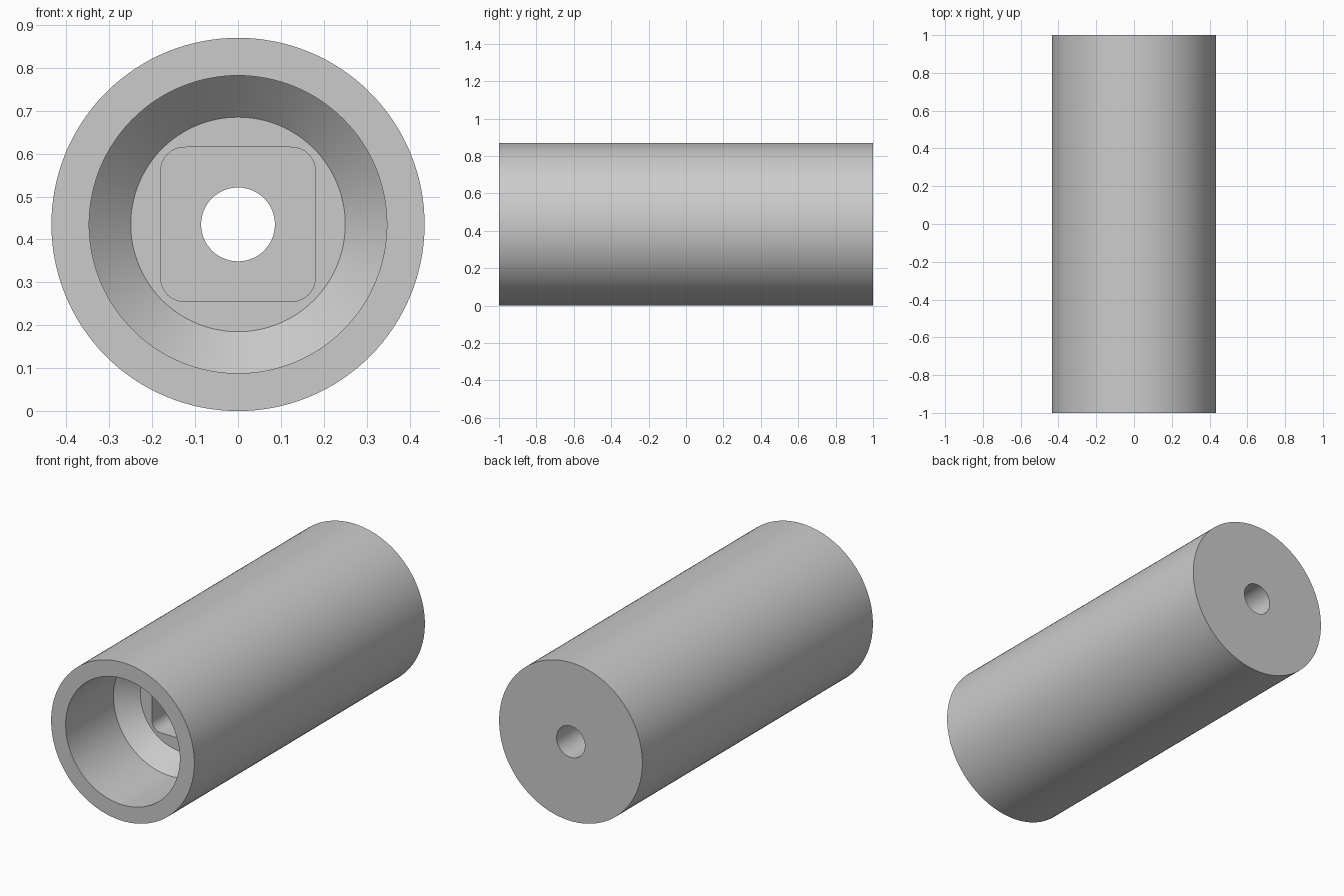
import bpy, bmesh, math

if "Cube" in bpy.data.objects:
    bpy.data.objects.remove(bpy.data.objects["Cube"], do_unlink=True)

SEGMENTS = 128
RADIUS = 0.435
HALF = 1.0


def circle(radius):
    return lambda angle: radius


def rounded_square(half, corner):
    """Distance from centre to a rounded square's edge at a given angle."""
    def reach(angle):
        a = abs((angle + math.pi / 4) % (math.pi / 2) - math.pi / 4)
        inner = half - corner
        if half * math.tan(a) <= inner:
            return half / math.cos(a)
        mid = inner * (math.cos(a) + math.sin(a))
        return mid + math.sqrt(mid * mid - 2 * inner * inner + corner * corner)
    return reach


# Closed section: outer wall, front bore, taper, square socket, through hole
outer, bore, taper = circle(RADIUS), circle(0.347), circle(0.25)
socket, hole = rounded_square(0.18, 0.055), circle(0.086)
section = [
    (-HALF, outer), (-HALF, bore), (-0.585, bore), (-0.49, taper),
    (-0.49, socket), (0.2, socket), (0.2, hole), (HALF, hole), (HALF, outer),
]

# Sweep the section around the long axis
bm = bmesh.new()
rings = []
for y, reach in section:
    ring = []
    for i in range(SEGMENTS):
        a = 2 * math.pi * i / SEGMENTS
        r = reach(a)
        ring.append(bm.verts.new((r * math.cos(a), y, RADIUS + r * math.sin(a))))
    rings.append(ring)
for ring, following in zip(rings, rings[1:] + rings[:1]):
    for i in range(SEGMENTS):
        j = (i + 1) % SEGMENTS
        bm.faces.new((ring[i], ring[j], following[j], following[i]))
bmesh.ops.recalc_face_normals(bm, faces=bm.faces)

mesh = bpy.data.meshes.new("socketed_sleeve")
bm.to_mesh(mesh)
bm.free()
sleeve = bpy.data.objects.new("socketed_sleeve", mesh)
bpy.context.collection.objects.link(sleeve)

# Plain grey material
grey = bpy.data.materials.new("light_grey")
grey.use_nodes = True
colour = (0.6, 0.6, 0.6, 1)
grey.diffuse_color = colour
grey.node_tree.nodes["Principled BSDF"].inputs["Base Color"].default_value = colour
mesh.materials.append(grey)

# Smooth round walls with crisp rims
bpy.ops.object.select_all(action="DESELECT")
sleeve.select_set(True)
bpy.context.view_layer.objects.active = sleeve
bpy.ops.object.shade_smooth_by_angle(angle=math.radians(30))
